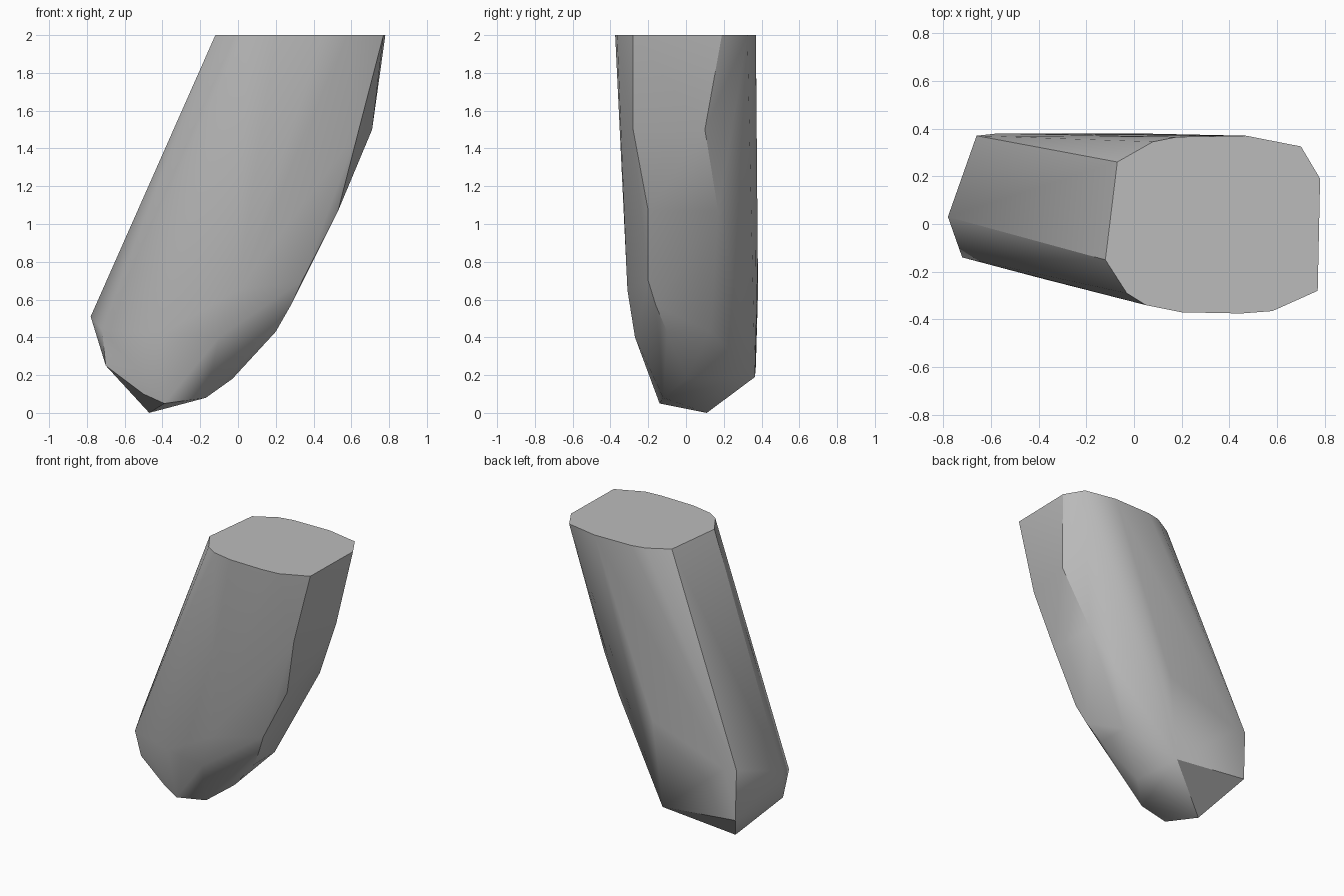
import bpy
import bmesh
from math import radians

default_cube = bpy.data.objects.get("Cube")
if default_cube:
    bpy.data.objects.remove(default_cube, do_unlink=True)


def make_material(name, colour):
    material = bpy.data.materials.new(name)
    material.use_nodes = True
    material.diffuse_color = colour
    shader = material.node_tree.nodes["Principled BSDF"]
    shader.inputs["Base Color"].default_value = colour
    return material


def make_hull(name, points, material):
    """Wrap a tight convex skin around the corner points."""
    mesh = bpy.data.meshes.new(name)
    bm = bmesh.new()
    for point in points:
        bm.verts.new(point)
    result = bmesh.ops.convex_hull(bm, input=bm.verts[:])
    unused = {v for v in result["geom_interior"] + result["geom_unused"]
              if isinstance(v, bmesh.types.BMVert) and not v.link_faces}
    bmesh.ops.delete(bm, geom=list(unused), context="VERTS")
    bmesh.ops.dissolve_limit(bm, angle_limit=radians(1), verts=bm.verts[:],
                             edges=bm.edges[:])
    bmesh.ops.recalc_face_normals(bm, faces=bm.faces[:])
    bm.to_mesh(mesh)
    bm.free()
    mesh.materials.append(material)
    obj = bpy.data.objects.new(name, mesh)
    bpy.context.collection.objects.link(obj)
    bpy.ops.object.select_all(action="DESELECT")
    obj.select_set(True)
    bpy.context.view_layer.objects.active = obj
    bpy.ops.object.shade_smooth_by_angle(angle=radians(30))
    return obj


# Flat top outline, rounded on its corners
top_height = 2
top_outline = [
    (-.07, .26), (.08, .345), (.18, .365), (.47, .37), (.7, .325),
    (.78, .19), (.77, -.28), (.58, -.365), (.45, -.375), (.2, -.37),
    (.05, -.34), (-.03, -.29), (-.12, -.15), (-.095, -.09),
]
top_cap = [(x, y, top_height) for x, y in top_outline]

# Ridge down the front of the leaning belly side, then its broad middle
belly_side = [
    (.64, -.28, 1.5), (.53, -.2, 1.07), (.34, -.2, .7), (.28, -.16, .57),
    (.71, .1, 1.5), (.53, .17, 1.07), (.2, -.1, .43), (.2, .13, .43),
]

# Corners of the flat rear panel and its bevelled edge
rear_panel = [
    (.59, .28, 1.6), (.37, .23, .82), (-.07, .365, .19),
    (-.65, .37, .25), (-.66, .37, .61), (-.57, .38, .6), (0, .38, .8),
]

# Lower end of the front panel
front_panel = [
    (0, -.31, .65), (-.1, -.27, .4), (-.4, -.225, .42),
    (-.72, -.14, .44), (-.78, .03, .51),
]

# Blunt faceted tip
tip = [
    (-.7, -.1, .25), (-.5, -.12, .1), (-.39, -.14, .05),
    (-.47, .11, 0), (-.17, -.12, .08), (-.03, 0, .18),
]

grey = make_material("plain grey", (.5, .5, .5, 1))
make_hull("slanted_block", top_cap + belly_side + rear_panel
          + front_panel + tip, grey)
